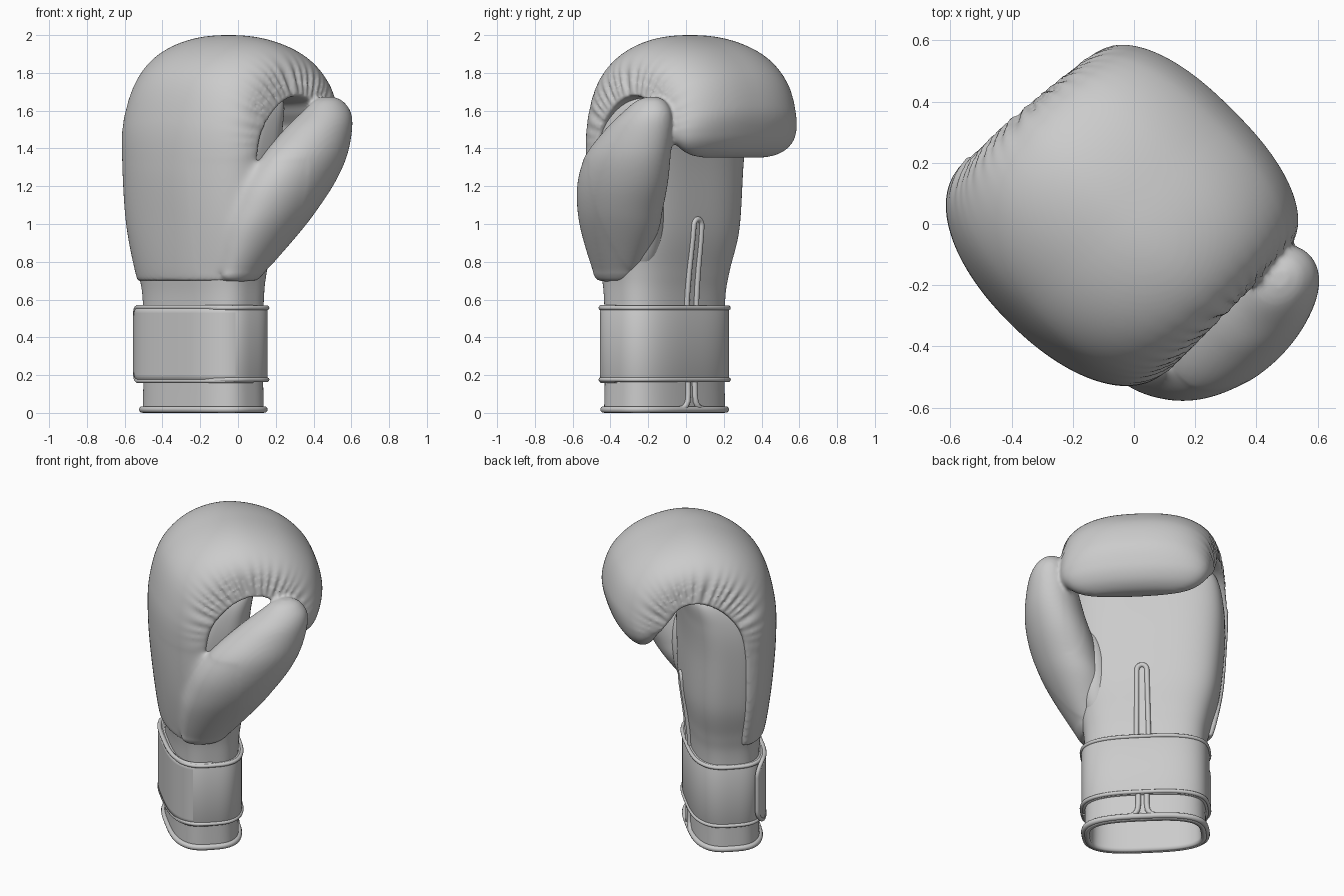
import bpy, bmesh
from math import sin, cos, pi, radians, sqrt, exp
from mathutils import Vector

if "Cube" in bpy.data.objects:
    bpy.data.objects.remove(bpy.data.objects["Cube"])

# Built in a local frame: +x = palm side, -y = thumb side; turned 45 degrees at the end
parts = []


def spow(v, p):
    return abs(v) ** p * (1 if v >= 0 else -1)


def spline(rows, t):
    """Catmull-Rom through rows of numbers, t in [0, len-1]."""
    n = len(rows)
    i = min(int(t), n - 2)
    f = t - i
    p0, p1, p2, p3 = rows[max(i - 1, 0)], rows[i], rows[i + 1], rows[min(i + 2, n - 1)]
    return [0.5 * (2 * b + (c - a) * f + (2 * a - 5 * b + 4 * c - d) * f * f
                   + (3 * b - a - 3 * c + d) * f ** 3) for a, b, c, d in zip(p0, p1, p2, p3)]


def section(z, uc, wc, a, b, n, ang, off=0.0):
    """Point on a horizontal superellipse."""
    return Vector((uc + (a + off) * spow(cos(ang), 2 / n), wc + (b + off) * spow(sin(ang), 2 / n), z))


def add(name, data):
    ob = bpy.data.objects.new(name, data)
    bpy.context.collection.objects.link(ob)
    parts.append(ob)
    return ob


def loft(name, rings, closed=True, cap_start=True, cap_end=True):
    bm = bmesh.new()
    vs = [[bm.verts.new(p) for p in r] for r in rings]
    m = len(rings[0])
    for r0, r1 in zip(vs, vs[1:]):
        for j in range(m if closed else m - 1):
            k = (j + 1) % m
            bm.faces.new((r0[j], r0[k], r1[k], r1[j]))
    if cap_start:
        bm.faces.new(vs[0][::-1])
    if cap_end:
        bm.faces.new(vs[-1])
    bmesh.ops.recalc_face_normals(bm, faces=bm.faces)
    me = bpy.data.meshes.new(name)
    bm.to_mesh(me)
    bm.free()
    me.shade_smooth()
    return add(name, me)


def pipe(name, pts, radius, cyclic=False):
    cu = bpy.data.curves.new(name, 'CURVE')
    cu.dimensions = '3D'
    cu.bevel_depth = radius
    cu.bevel_resolution = 3
    cu.use_fill_caps = True
    sp = cu.splines.new('POLY')
    sp.points.add(len(pts) - 1)
    for p, q in zip(sp.points, pts):
        p.co = (*q, 1)
    sp.use_cyclic_u = cyclic
    sp.use_smooth = True
    return add(name, cu)


def circle(n):
    return [2 * pi * i / n for i in range(n)]


# Padded fist: rows are outer u,z / inner u,z / half width / roundness / base shift / centre w
PAD = [(-.43, .70, -.27, .70, .36, 2, 0, .06), (-.455, .73, -.27, .72, .39, 2, 0, .06),
       (-.49, 1.0, -.28, 1.0, .445, 2.1, 0, .06), (-.515, 1.3, -.27, 1.34, .47, 2.1, 0, .06),
       (-.505, 1.55, -.24, 1.49, .48, 2.2, 0, .06), (-.43, 1.79, -.17, 1.59, .48, 2.3, 0, .055),
       (-.255, 1.94, -.08, 1.66, .48, 2.5, 0, .055), (-.02, 2.0, .03, 1.69, .475, 2.5, 0, .05),
       (.24, 1.94, .13, 1.66, .47, 2.5, 0, .045), (.42, 1.80, .185, 1.59, .465, 2.5, 0, .04),
       (.49, 1.62, .2, 1.5, .46, 2.4, .15, .035), (.47, 1.48, .205, 1.44, .435, 2.3, .4, .035),
       (.425, 1.4, .225, 1.39, .38, 2.2, .5, .035), (.37, 1.36, .27, 1.358, .295, 2.2, .5, .035),
       (.33, 1.35, .31, 1.35, .2, 2.2, .5, .035)]
rings = []
STEP = 20
for s in range((len(PAD) - 1) * STEP + 1):
    t = s / STEP
    ou, oz, iu, iz, hw, n, base, wc = spline(PAD, t)
    o, i = Vector((ou, 0, oz)), Vector((iu, 0, iz))
    full = o - i
    i += full * base
    d = o - i
    along = exp(-((t - 7) / 3.0) ** 4)
    wave = 0.5 + 0.5 * sin(19 * t + 1.5 * sin(2.3 * t) + sin(5.1 * t))
    ring = []
    for a in circle(112):
        c, sn = spow(cos(a), 2 / n), spow(sin(a), 2 / n)
        back = max(min(.03, full.length * .3), full.length * base)
        depth = d * c if c > 0 else full.normalized() * back * c
        crease = exp(-((c - .22) / .27) ** 2) * along * wave
        k = 1 - .045 * crease
        ring.append(i + depth * k + Vector((0, wc + hw * sn * k, 0)))
    rings.append(ring)
fist = loft("padded_fist", rings)

# Thumb: rows are z, centre u, centre w, half sizes
THUMB = [(.70, -.26, -.275, .10, .06), (.74, -.25, -.28, .14, .09), (.95, -.165, -.335, .23, .17),
         (1.08, -.11, -.385, .26, .19), (1.22, -.045, -.43, .28, .195), (1.36, .03, -.465, .265, .18),
         (1.5, .125, -.475, .205, .15), (1.59, .185, -.475, .145, .115), (1.65, .205, -.47, .085, .07),
         (1.673, .21, -.465, .03, .025)]
rings = []
for s in range((len(THUMB) - 1) * 8 + 1):
    z, uc, wc, a, b = spline(THUMB, s / 8)
    rings.append([section(z, uc, wc, a, b, 2, g) for g in circle(64)])
thumb = loft("thumb", rings)

# Merge thumb with the fist padding and soften the join
parts.remove(thumb)
bpy.ops.object.select_all(action='DESELECT')
for ob in (thumb, fist):
    ob.select_set(True)
bpy.context.view_layer.objects.active = fist
bpy.ops.object.join()
rm = fist.modifiers.new("merge", 'REMESH')
rm.mode = 'VOXEL'
rm.voxel_size = .011
bpy.ops.object.convert(target='MESH')
bm = bmesh.new()
bm.from_mesh(fist.data)
join = [v for v in bm.verts if -.5 < v.co.x < -.1 and v.co.y < -.12 and .74 < v.co.z < 1.34]
tip = [v for v in bm.verts if v.co.x > .14 and v.co.y > -.4 and v.co.z < 1.5]
for verts, times in ((join, 40), (tip, 12), (bm.verts, 2)):
    for _ in range(times):
        bmesh.ops.smooth_vert(bm, verts=verts, factor=.5, use_axis_x=True, use_axis_y=True, use_axis_z=True)
bm.to_mesh(fist.data)
bm.free()
fist.data.shade_smooth()

# Palm and cuff sleeve, hollow and open at the bottom
CUFF = (-.21, .05, .2, .36, 3)
BODY = [(0, *CUFF), (.3, -.21, .05, .195, .355, 3), (.6, *CUFF), (.75, -.21, .055, .215, .38, 3),
        (.97, -.2, .06, .235, .43, 3), (1.3, -.2, .06, .24, .46, 3), (1.5, -.16, .06, .215, .46, 3),
        (1.64, -.09, .06, .16, .43, 3), (1.71, -.06, .06, .09, .36, 3)]
rings = []
for s in range((len(BODY) - 1) * 8 + 1):
    row = spline(BODY, s / 8)
    rings.append([section(*row, g) for g in circle(112)])
body = loft("palm_and_cuff", rings, cap_start=False)
so = body.modifiers.new("wall", 'SOLIDIFY')
so.thickness = .03
so.offset = -1

# Gusset between thumb and palm
rings = []
for s in range(1, 24):
    f = pi * s / 24
    h = -cos(f)
    rings.append([section(1.02 + .3 * h, -.085 + .04 * h, -.25 - .03 * h,
                          .125 * sin(f), .115 * sin(f), 2, g) for g in circle(40)])
loft("thumb_gusset", rings)


# Wrist strap with piped edges
def band(z, off):
    return [section(z, *CUFF, g, off) for g in circle(112)]


loft("wrist_strap", [band(.165, -.01), band(.165, .012), band(.18, .018), band(.55, .018),
                     band(.565, .012), band(.565, -.01)], cap_start=False, cap_end=False)
for z, off, r, nm in ((.176, .016, .012, "strap_piping_low"), (.556, .016, .012, "strap_piping_high"),
                      (.018, .002, .018, "cuff_rim")):
    pipe(nm, band(z, off), r, True)

# Strap tab over the back of the wrist, rounded at its free end, sinking into the strap
N, R = 90, .09
cols, dist, prev = [], 0, None
for k in range(N + 1):
    f = (k / N) ** 1.5
    g = pi * (.66 + .84 * f)
    off = .036 - .032 * f
    p = section(.365, *CUFF, g, off)
    dist += (p - prev).length if prev else 0
    prev = p
    h = .195 - R + (sqrt(max(R * R - (R - dist) ** 2, 0)) if dist < R else R)
    cols.append([p + Vector((0, 0, h * q / 6)) for q in range(-6, 7)])
tab = loft("strap_tab", cols, closed=False, cap_start=False, cap_end=False)
so = tab.modifiers.new("thickness", 'SOLIDIFY')
so.thickness = .02
so.offset = 0
pipe("strap_tab_piping", [c[0] for c in reversed(cols)] + [c[-1] for c in cols], .013)


# Piping round the palm slit and at the cuff opening
def palm_u(z):
    for r0, r1 in zip(BODY, BODY[1:]):
        if r0[0] <= z <= r1[0]:
            f = (z - r0[0]) / (r1[0] - r0[0])
            return (r0[1] + r0[3]) * (1 - f) + (r1[1] + r1[3]) * f


loop = [(-.03 - .006 * (1 - q / 8), .56 + .43 * q / 8) for q in range(9)]
loop += [(-.03 * cos(pi * q / 10), .99 + .035 * sin(pi * q / 10)) for q in range(1, 10)]
loop += [(-w, z) for w, z in loop[8::-1]]
pipe("palm_slit_piping", [(palm_u(z) + .002, .05 + w, z) for w, z in loop], .015)
for side, nm in ((-1, "left"), (1, "right")):
    pts = [(.10, .018), (.07, .022), (.045, .035), (.03, .06), (.025, .1), (.025, .2)]
    pipe("cuff_slit_piping_" + nm, [(palm_u(z) + .002, .05 + side * w, z) for w, z in pts], .016)

# Turn the whole glove into place
for ob in parts:
    ob.rotation_euler.z = radians(45)
